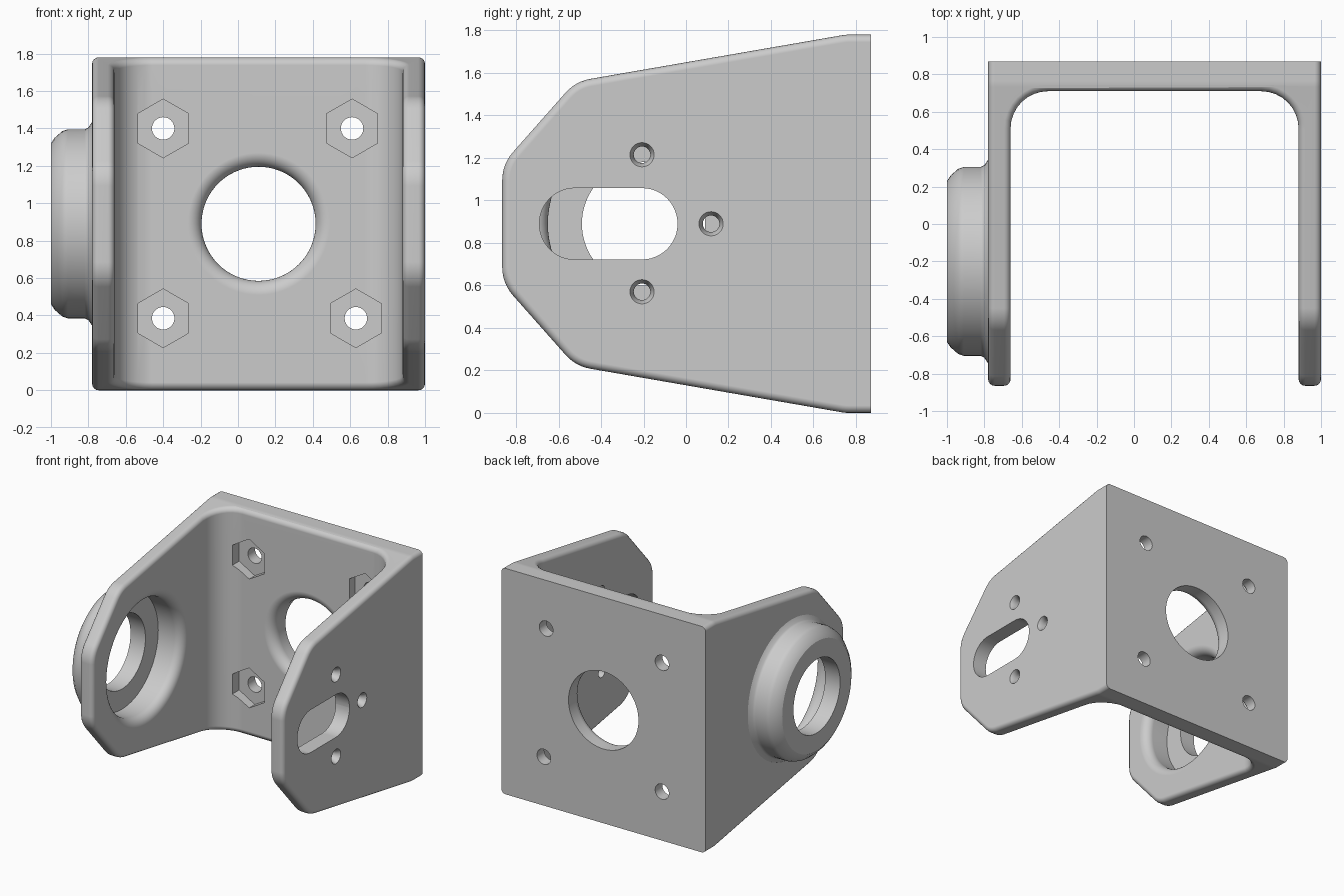
import bpy, bmesh, math
from mathutils import Vector

if "Cube" in bpy.data.objects:
    bpy.data.objects.remove(bpy.data.objects["Cube"])

MID_Z = 0.89          # height of the symmetry plane
BORE_Y = -0.20        # position of the bearing axis along the arms
HOLE_X = 0.11         # centre of the back plate


def make_object(name, bm):
    bmesh.ops.remove_doubles(bm, verts=bm.verts, dist=1e-5)
    bmesh.ops.recalc_face_normals(bm, faces=bm.faces)
    mesh = bpy.data.meshes.new(name)
    bm.to_mesh(mesh)
    bm.free()
    obj = bpy.data.objects.new(name, mesh)
    bpy.context.collection.objects.link(obj)
    return obj


def skin(name, rings):
    """Close a stack of equal rings into a solid."""
    bm = bmesh.new()
    loops = [[bm.verts.new(p) for p in ring] for ring in rings]
    n = len(loops[0])
    for a, b in zip(loops, loops[1:]):
        for i in range(n):
            j = (i + 1) % n
            bm.faces.new((a[i], a[j], b[j], b[i]))
    bm.faces.new(loops[0])
    bm.faces.new(loops[-1])
    return make_object(name, bm)


def rounded(corners, steps=8):
    """Turn (u, v, radius) corners into an outline with arcs."""
    out = []
    for i, (u, v, r) in enumerate(corners):
        p = Vector((u, v))
        if not r:
            out.append(p)
            continue
        a = (Vector(corners[i - 1][:2]) - p).normalized()
        b = (Vector(corners[(i + 1) % len(corners)][:2]) - p).normalized()
        half = a.angle(b) / 2
        centre = p + (a + b).normalized() * r / math.sin(half)
        start = (p + a * r / math.tan(half) - centre).normalized()
        end = (p + b * r / math.tan(half) - centre).normalized()
        out += [centre + start.slerp(end, k / steps) * r for k in range(steps + 1)]
    return out


def prism_x(name, outline, x0, x1):
    return skin(name, [[(x, p.x, p.y) for p in outline] for x in (x0, x1)])


def prism_z(name, outline, z0, z1):
    return skin(name, [[(p.x, p.y, z) for p in outline] for z in (z0, z1)])


def lathe(name, axis, u, z, profile, sides=72):
    """Revolve (position, radius) points about an x or y axis through (u, z)."""
    rings = []
    for pos, r in profile:
        ring = []
        for k in range(sides):
            t = math.tau * k / sides
            s, h = u + r * math.sin(t), z + r * math.cos(t)
            ring.append((pos, s, h) if axis == "x" else (s, pos, h))
        rings.append(ring)
    return skin(name, rings)


def combine(target, tool, operation):
    mod = target.modifiers.new(operation, "BOOLEAN")
    mod.operation = operation
    mod.solver = "EXACT"
    mod.object = tool
    bpy.context.view_layer.objects.active = target
    bpy.ops.object.modifier_apply(modifier=mod.name)
    bpy.data.objects.remove(tool)


def arc_mouth(wall, depth_sign, radius, fillet, steps=8):
    """Profile of a bore that flares with a round edge at a wall face."""
    pts = []
    for k in range(steps + 1):
        t = math.pi / 2 * k / steps
        pts.append((wall - depth_sign * fillet * (1 - math.sin(t)),
                    radius + fillet * (1 - math.cos(t))))
    return pts + [(wall + depth_sign * 0.06, radius + fillet)]


# U-shaped bracket body, trimmed to the tapered side outline
bracket = prism_z("bracket", rounded([
    (-0.78, 0.87, 0), (-0.78, -1.1, 0), (-0.66, -1.1, 0), (-0.66, 0.71, 0.2),
    (0.88, 0.71, 0.2), (0.88, -1.1, 0), (1, -1.1, 0), (1, 0.87, 0)]), -0.2, 2)
lower = [(0.87, 0, 0), (0.75, 0, 0.2), (-0.52, 0.22, 0.2), (-0.865, 0.61, 0.2)]
upper = [(y, 2 * MID_Z - z, r) for y, z, r in reversed(lower)]
combine(bracket, prism_x("side_outline", rounded(lower + upper, 6), -1.5, 1.5), "INTERSECT")

# Round the rim that follows the side outline
bm = bmesh.new()
bm.from_mesh(bracket.data)
bmesh.ops.dissolve_limit(bm, angle_limit=0.01, verts=bm.verts, edges=bm.edges)


def on_rim(face):
    tip = face.calc_center_median().y < -0.8
    return abs(face.normal.x) < 0.01 and (abs(face.normal.z) > 0.01 or tip)


rim = [e for e in bm.edges if len(e.link_faces) == 2
       and on_rim(e.link_faces[0]) != on_rim(e.link_faces[1])
       and min(v.co.y for v in e.verts) < 0.86]
bmesh.ops.bevel(bm, geom=rim, offset=0.035, offset_type="OFFSET", segments=4,
                profile=0.5, affect="EDGES", clamp_overlap=False)
bm.to_mesh(bracket.data)
bm.free()

# Bearing boss with flared foot and rounded nose
combine(bracket, lathe("bearing_boss", "x", BORE_Y, MID_Z, [
    (-0.72, 0.545), (-0.78, 0.545), (-0.80, 0.515), (-0.82, 0.505), (-0.91, 0.505),
    (-0.94, 0.495), (-0.98, 0.46), (-1, 0.43)]), "UNION")

# Stepped bearing bore
combine(bracket, lathe("bearing_bore", "x", BORE_Y, MID_Z,
        [(-1.1, 0.29), (-0.87, 0.29), (-0.87, 0.45)]
        + arc_mouth(-0.66, 1, 0.45, 0.07)), "DIFFERENCE")

# Round window in the back plate
combine(bracket, lathe("back_window", "y", HOLE_X, MID_Z,
        [(1, 0.305)] + arc_mouth(0.71, -1, 0.305, 0.075)), "DIFFERENCE")

# Hexagonal nut pockets with bolt holes
for x, z in ((-0.4, 1.4), (0.61, 1.4), (-0.4, 0.385), (0.63, 0.385)):
    combine(bracket, lathe("nut_pocket", "y", x, z, [(0.5, 0.157), (0.78, 0.157)], 6), "DIFFERENCE")
    combine(bracket, lathe("bolt_hole", "y", x, z, [(0.6, 0.06), (1, 0.06)], 32), "DIFFERENCE")

# Slot in the plain arm
h = 0.168
slot = [(-0.69, MID_Z - h, 0.167), (-0.04, MID_Z - h, 0.167),
        (-0.04, MID_Z + h, 0.167), (-0.69, MID_Z + h, 0.167)]
combine(bracket, prism_x("slot", rounded(slot, 12), 0.8, 1.1), "DIFFERENCE")

# Countersunk screw holes around the slot
for y, z in ((-0.207, 1.215), (-0.207, 0.57), (0.118, MID_Z)):
    combine(bracket, lathe("screw_hole", "x", y, z,
            [(0.8, 0.039), (0.965, 0.039), (1, 0.057), (1.05, 0.057)], 32), "DIFFERENCE")

# Smooth curved faces, keep hard edges
bpy.context.view_layer.objects.active = bracket
bracket.select_set(True)
bpy.ops.object.shade_smooth_by_angle(angle=math.radians(32))
normals = bracket.modifiers.new("weighted_normals", "WEIGHTED_NORMAL")
normals.keep_sharp = True
